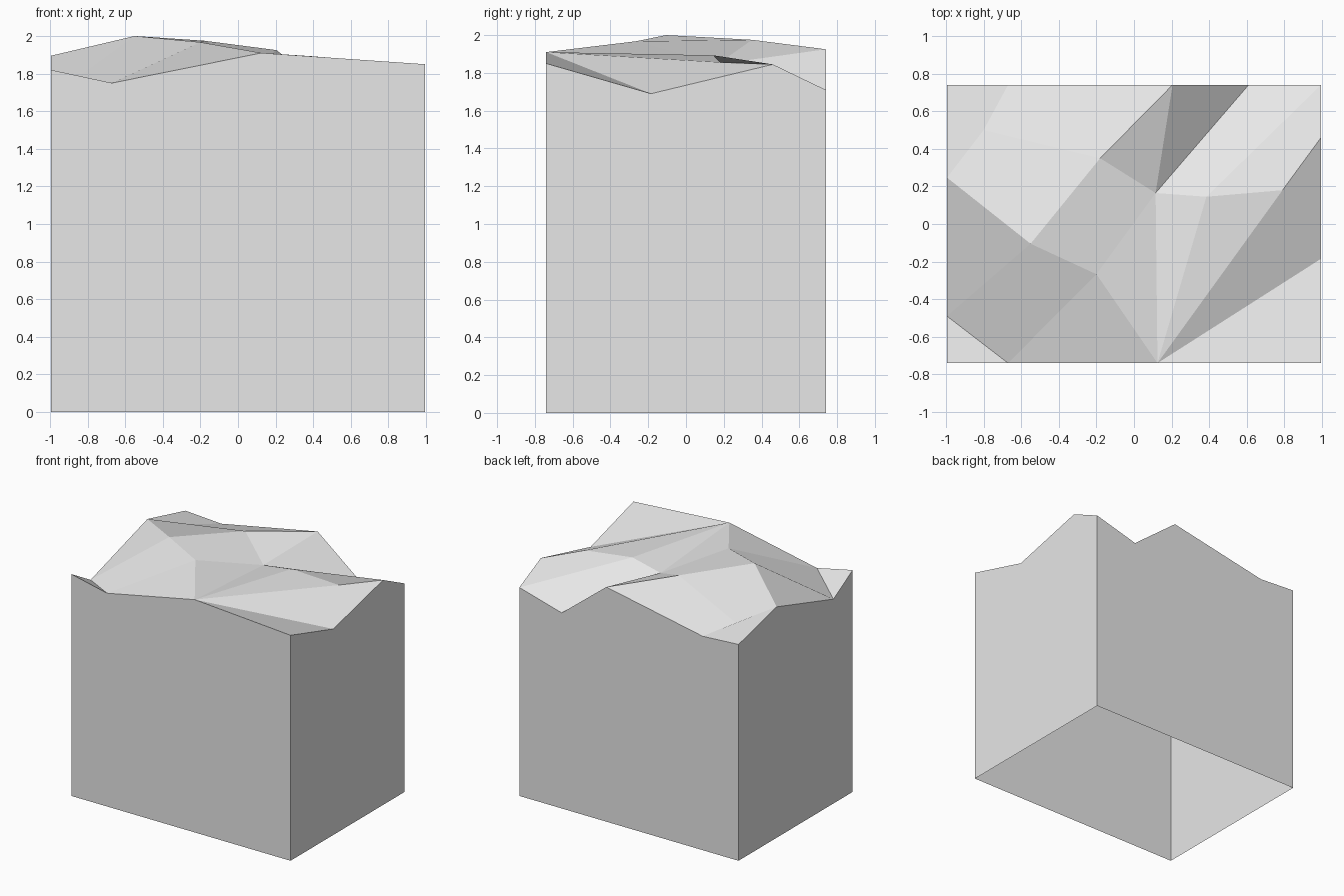
import bpy
import bmesh

cube = bpy.data.objects.get("Cube")
if cube:
    bpy.data.objects.remove(cube, do_unlink=True)

W, D = 0.995, 0.74  # half width and half depth of the block

# Rim points where the rugged top meets the walls, counter-clockwise from front corner
rim_points = {
    "a": (-W, -D, 1.82), "b": (-.67, -D, 1.75), "c": (.125, -D, 1.91), "d": (W, -D, 1.85),
    "e": (W, -.185, 1.69), "f": (W, .46, 1.845), "g": (W, D, 1.71),
    "h": (.61, D, 1.605), "i": (.205, D, 1.925), "j": (-.67, D, 1.755), "k": (-W, D, 1.775),
    "l": (-W, .247, 1.895), "m": (-W, -.49, 1.677),
}

# Peaks and hollows inside the top surface
inner_points = {
    "P": (-.55, -.105, 2), "Q": (-.18, .35, 1.975), "R": (.115, .165, 1.845),
    "S": (-.2, -.267, 1.967), "T": (.385, .145, 1.893), "U": (.79, .18, 1.856),
    "V": (-.8, .5, 1.81),
}

# Facets of the top, each written as its corner letters
facets = ["abm", "mbSP", "mPl", "bcS", "cRS", "cTR", "cUT", "cefU", "cde",
          "SRQP", "lPQV", "lVjk", "VQij", "QRi", "Rhi", "RTgh", "TUfg"]

# Rim letters along the top of each vertical wall
walls = ["abcd", "defg", "ghijk", "klma"]


def make_material(name, colour):
    material = bpy.data.materials.new(name)
    material.use_nodes = True
    material.diffuse_color = colour
    material.node_tree.nodes["Principled BSDF"].inputs["Base Color"].default_value = colour
    return material


bm = bmesh.new()
verts = {key: bm.verts.new(co) for key, co in {**rim_points, **inner_points}.items()}

# Rugged top
for facet in facets:
    bm.faces.new([verts[key] for key in facet])

# Four walls down to the ground, open underneath
feet = {key: bm.verts.new((*rim_points[key][:2], 0)) for key in "adgk"}
for wall in walls:
    start, end = wall[0], wall[-1]
    upper = [verts[key] for key in reversed(wall)]
    bm.faces.new([feet[start], feet[end]] + upper)

bm.normal_update()
mesh = bpy.data.meshes.new("rock_block")
bm.to_mesh(mesh)
bm.free()

rock_block = bpy.data.objects.new("rock_block", mesh)
bpy.context.collection.objects.link(rock_block)
mesh.materials.append(make_material("light_grey_stone", (.8, .8, .8, 1)))
